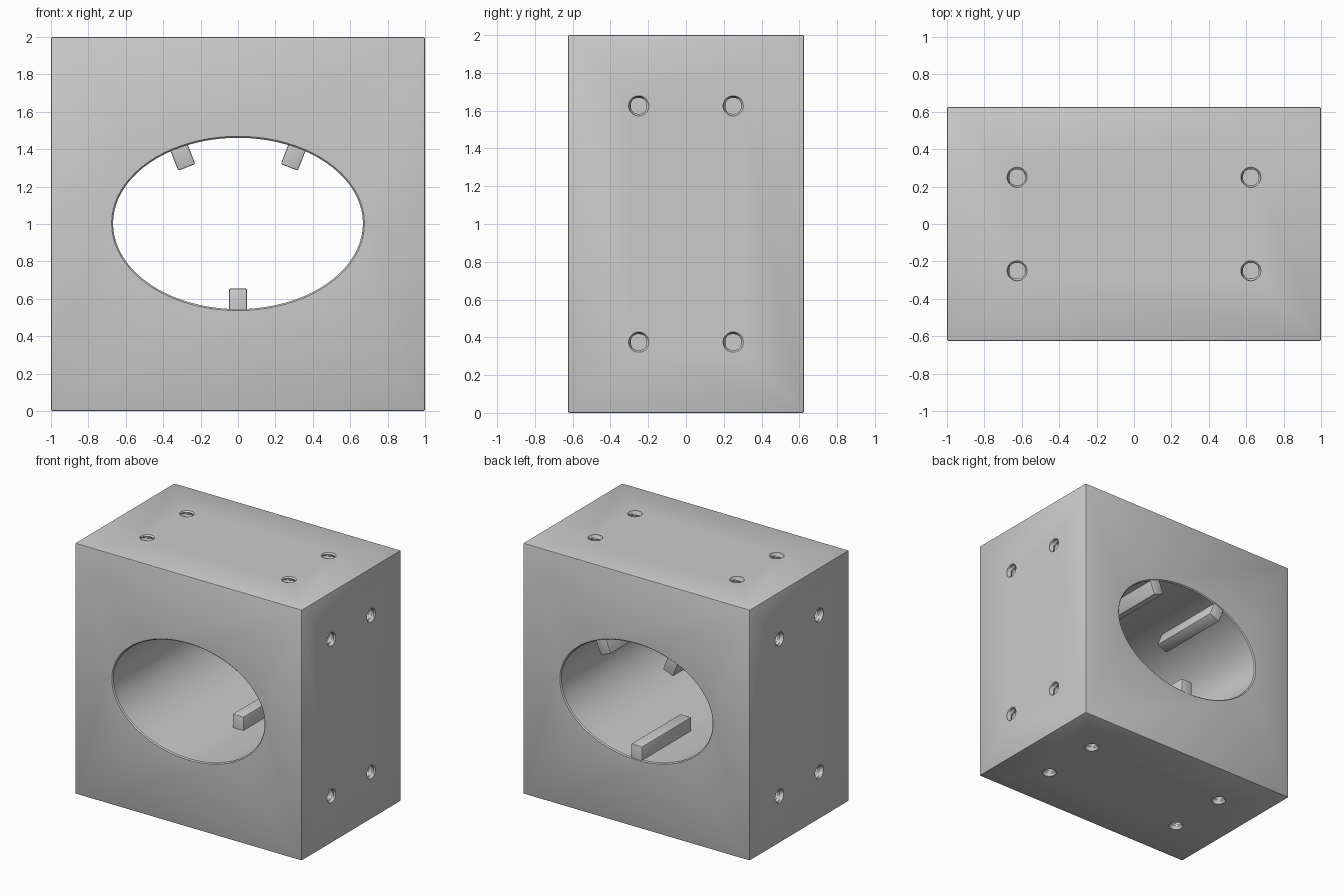
import bpy, bmesh, math
from mathutils import Matrix, Vector

if "Cube" in bpy.data.objects:
    bpy.data.objects.remove(bpy.data.objects["Cube"])

TAU = 2 * math.pi
W, D, H = 2.0, 1.25, 2.0
CZ, RX, RZ = 1.003, 0.668, 0.458


def make_object(name, bm):
    bmesh.ops.recalc_face_normals(bm, faces=bm.faces[:])
    mesh = bpy.data.meshes.new(name)
    bm.to_mesh(mesh)
    bm.free()
    ob = bpy.data.objects.new(name, mesh)
    bpy.context.collection.objects.link(ob)
    return ob


def loft(bm, rings):
    """Skin a stack of point rings and cap both ends."""
    vs = [[bm.verts.new(p) for p in ring] for ring in rings]
    n = len(vs[0])
    for a, b in zip(vs, vs[1:]):
        for i in range(n):
            j = (i + 1) % n
            bm.faces.new((a[i], a[j], b[j], b[i]))
    bm.faces.new(vs[0])
    bm.faces.new(vs[-1])


def box(name, size, bevel, matrix):
    bm = bmesh.new()
    bmesh.ops.create_cube(bm, size=1)
    bmesh.ops.scale(bm, vec=size, verts=bm.verts)
    bmesh.ops.bevel(bm, geom=bm.edges[:], offset=bevel, segments=2,
                    profile=0.5, affect='EDGES')
    bm.transform(matrix)
    return make_object(name, bm)


def threaded_hole(bm, matrix, depth=0.25, r_min=0.042, r_max=0.054,
                  pitch=0.04, n=20):
    """Screw-hole cutter whose radius follows a helical V thread."""
    steps = round(depth / (pitch / 4))
    depths = [0.01] + [-depth * k / steps for k in range(steps + 1)]
    rings = []
    for k, z in enumerate(depths):
        ring = []
        for i in range(n):
            phase = (z / pitch - i / n) % 1
            r = r_max if k < 2 else r_min + (r_max - r_min) * abs(2 * phase - 1)
            a = TAU * i / n
            ring.append(matrix @ Vector((r * math.cos(a), r * math.sin(a), z)))
        rings.append(ring)
    loft(bm, rings)


# Block
block = box("block", (W, D, H), 0.008, Matrix.Translation((0, 0, H / 2)))

# Oval bore cutter, flared at both rims
bm = bmesh.new()
flare, h = 0.008, D / 2
rings = []
for y, e in ((-h - 0.02, flare + 0.02), (-h + flare, 0),
             (h - flare, 0), (h + 0.02, flare + 0.02)):
    rings.append([((RX + e) * math.cos(TAU * i / 80), y,
                   CZ + (RZ + e) * math.sin(TAU * i / 80)) for i in range(80)])
loft(bm, rings)
bore = make_object("bore_cutter", bm)

# Screw hole cutters: four on each of the top, bottom, left and right
bm = bmesh.new()
for quarter in range(4):
    turn = Matrix.Translation((0, 0, 1)) @ Matrix.Rotation(quarter * math.pi / 2, 4, 'Y')
    for sx in (-1, 1):
        for sy in (-1, 1):
            threaded_hole(bm, turn @ Matrix.Translation((sx * 0.625, sy * 0.25, 1)))
holes = make_object("screw_hole_cutter", bm)

# Cut the block
bpy.context.view_layer.objects.active = block
for cutter in (bore, holes):
    mod = block.modifiers.new("cut", 'BOOLEAN')
    mod.operation, mod.solver, mod.object = 'DIFFERENCE', 'EXACT', cutter
    bpy.ops.object.modifier_apply(modifier=mod.name)
    bpy.data.objects.remove(cutter)

# Keys in the rear half of the bore: inner end centre and tilt
keys = []
for name, x, z, tilt in (("bottom_key", 0, 0.654, 0),
                         ("upper_left_key", -0.274, 1.303, 180 - 21.5),
                         ("upper_right_key", 0.274, 1.303, 180 + 21.5)):
    place = (Matrix.Translation((x, D / 4 - 0.002, z))
             @ Matrix.Rotation(math.radians(tilt), 4, 'Y')
             @ Matrix.Translation((0, 0, -0.1)))
    keys.append(box(name, (0.098, D / 2 - 0.004, 0.2), 0.008, place))

# Smooth shading with sharp edges kept
for ob in [block] + keys:
    bpy.ops.object.select_all(action='DESELECT')
    ob.select_set(True)
    bpy.context.view_layer.objects.active = ob
    bpy.ops.object.shade_smooth_by_angle(angle=math.radians(30))
